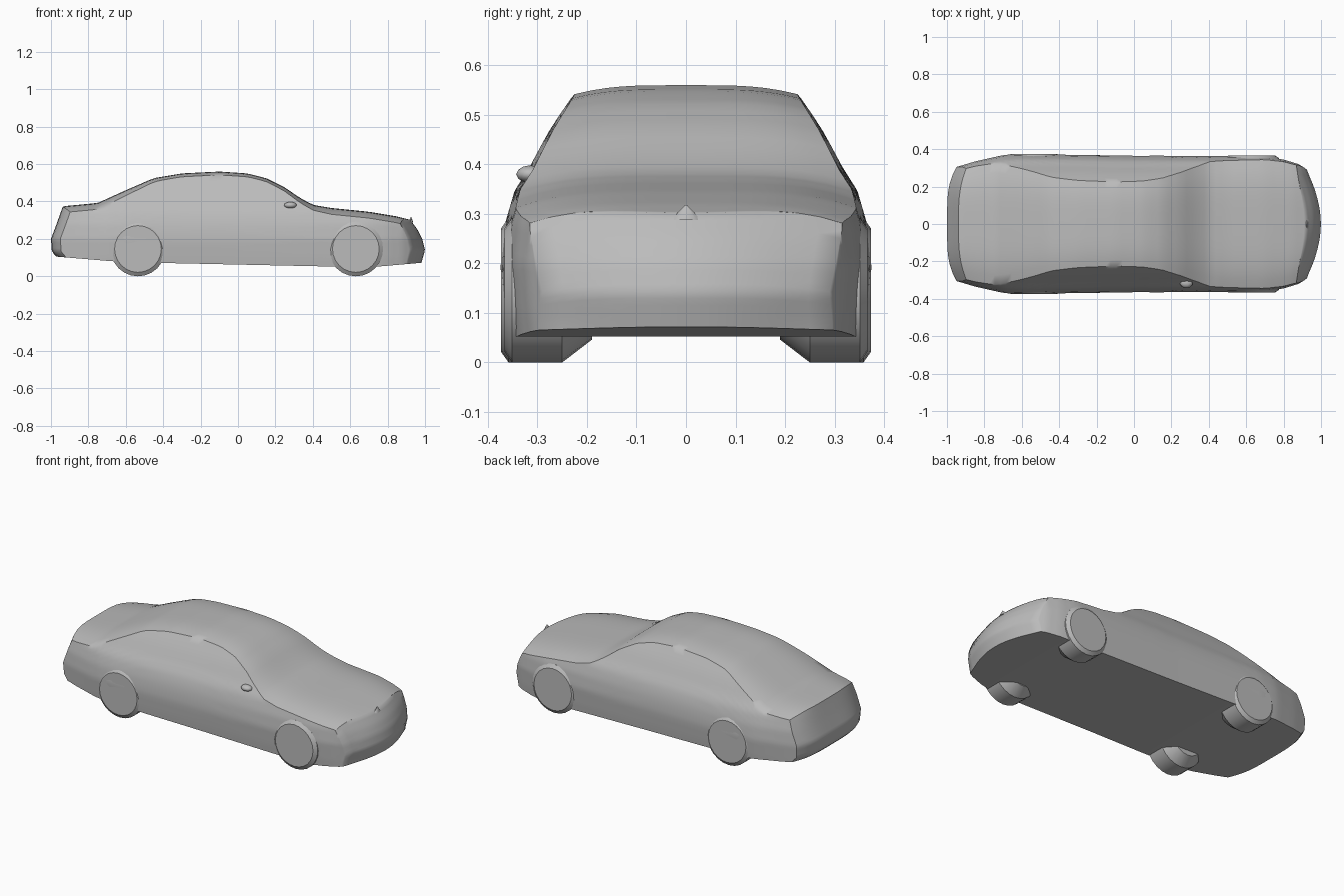
import bpy, bmesh, math

if "Cube" in bpy.data.objects:
    bpy.data.objects.remove(bpy.data.objects["Cube"], do_unlink=True)

grey = bpy.data.materials.new("body grey")
grey.use_nodes = True
colour = (0.5, 0.5, 0.5, 1)
grey.diffuse_color = colour
grey.node_tree.nodes["Principled BSDF"].inputs["Base Color"].default_value = colour


def finish(name, bm, angle=40):
    """Turn a bmesh into a smooth shaded object."""
    bmesh.ops.recalc_face_normals(bm, faces=bm.faces)
    mesh = bpy.data.meshes.new(name)
    bm.to_mesh(mesh)
    bm.free()
    mesh.materials.append(grey)
    obj = bpy.data.objects.new(name, mesh)
    bpy.context.collection.objects.link(obj)
    bpy.ops.object.select_all(action='DESELECT')
    obj.select_set(True)
    bpy.context.view_layer.objects.active = obj
    bpy.ops.object.shade_smooth_by_angle(angle=math.radians(angle))
    return obj


def curve(points, t):
    """Read a profile at t by linear interpolation."""
    if t <= points[0][0]:
        return points[0][1]
    for (a, p), (b, q) in zip(points, points[1:]):
        if t <= b:
            return p + (q - p) * (t - a) / (b - a)
    return points[-1][1]


# Body profiles along the length: roofline, floor line and half width
ROOF = [(-0.95, .365), (-0.93, .375), (-0.75, .392), (-0.6, .46), (-0.45, .525),
        (-0.3, .55), (-0.1, .56), (0.05, .55), (0.15, .525), (0.25, .475),
        (0.33, .42), (0.4, .382), (0.5, .365), (0.7, .345), (0.85, .32), (0.92, .302)]
FLOOR = [(-0.97, .105), (-0.67, .08), (-0.35, .07), (0.5, .052), (0.75, .052), (0.98, .072)]
WIDTH = [(-1, .29), (-0.95, .305), (-0.85, .335), (-0.7, .369), (-0.6, .375), (0, .366),
         (0.7, .362), (0.8, .345), (0.88, .32), (0.93, .29), (1, .27)]
# Side bulge by height, and how far each end leans in by height
SIDE = [(.05, .965), (.1, .98), (.2, 1), (.28, .975), (.35, .92), (.385, .855),
        (.41, .82), (.47, .735), (.54, .615), (.56, .57)]
NOSE = [(.07, .02), (.14, 0), (.2, .015), (.25, .04), (.29, .07), (.31, .085)]
TAIL = [(.105, .03), (.13, .005), (.2, 0), (.28, .03), (.37, .062)]


def body_point(u, v, w):
    """Map a point of the unit box onto the car body."""
    x = u
    for _ in range(3):
        hood = min(1, max(0, (abs(x + 0.1) - 0.3) / 0.3))
        low, high = curve(FLOOR, x), curve(ROOF, x) - (0.018 + 0.016 * hood) * abs(v) ** 4
        z = low + (high - low) * (w + 1) / 2
        if u > 0:
            x = u - u ** 10 * (curve(NOSE, z) + 0.075 * v * v)
        else:
            x = u + u ** 10 * (curve(TAIL, z) + 0.05 * abs(v) ** 4)
    return x, v * curve(WIDTH, x) * curve(SIDE, z), z


def sheet(bm, nu, nv, place):
    """Add a grid of quads; place maps two values in -1..1 to a point."""
    rows = [[bm.verts.new(place(2 * i / nu - 1, 2 * j / nv - 1)) for j in range(nv + 1)]
            for i in range(nu + 1)]
    for a, b in zip(rows, rows[1:]):
        for j in range(nv):
            bm.faces.new((a[j], b[j], b[j + 1], a[j + 1]))


# Body shell: six sheets of a box, shaped by the profiles
bm = bmesh.new()
NX, NY, NZ = 64, 16, 16
for s in (-1, 1):
    sheet(bm, NX, NY, lambda a, b: body_point(a, b, s))
    sheet(bm, NX, NZ, lambda a, b: body_point(a, s, b))
    sheet(bm, NY, NZ, lambda a, b: body_point(s, a, b))
bmesh.ops.remove_doubles(bm, verts=bm.verts, dist=0.0005)
finish("car_body", bm, 45)


def wheel(name, x, side, outer):
    """Turned wheel with a chamfered inner side."""
    profile = [(0.19, 0.0), (0.19, 0.10), (0.25, 0.146), (outer - 0.015, 0.146),
               (outer, 0.125), (outer, 0.0)]
    bm = bmesh.new()
    verts = [bm.verts.new((x, side * y, 0.146 + r)) for y, r in profile]
    edges = [bm.edges.new(pair) for pair in zip(verts, verts[1:])]
    bmesh.ops.spin(bm, geom=verts + edges, cent=(x, 0, 0.146), axis=(0, 1, 0),
                   angle=math.tau, steps=24)
    bmesh.ops.remove_doubles(bm, verts=bm.verts, dist=0.0005)
    finish(name, bm, 30)


for side, label in ((-1, "right"), (1, "left")):
    wheel("rear_wheel_" + label, -0.535, side, 0.373)
    wheel("front_wheel_" + label, 0.63, side, 0.366)

# Small door mirror on the right side
bm = bmesh.new()
bmesh.ops.create_icosphere(bm, subdivisions=2, radius=1)
for v in bm.verts:
    v.co = (0.28 + 0.035 * v.co.x, -0.315 + 0.028 * v.co.y, 0.38 + 0.018 * v.co.z)
finish("door_mirror", bm)

# Pointed ornament at the front of the hood
bm = bmesh.new()
bmesh.ops.create_cone(bm, cap_ends=True, segments=8, radius1=0.03, radius2=0.002, depth=0.03)
for v in bm.verts:
    v.co = (0.925 + 0.4 * v.co.x, v.co.y, 0.303 + v.co.z)
finish("hood_ornament", bm)
